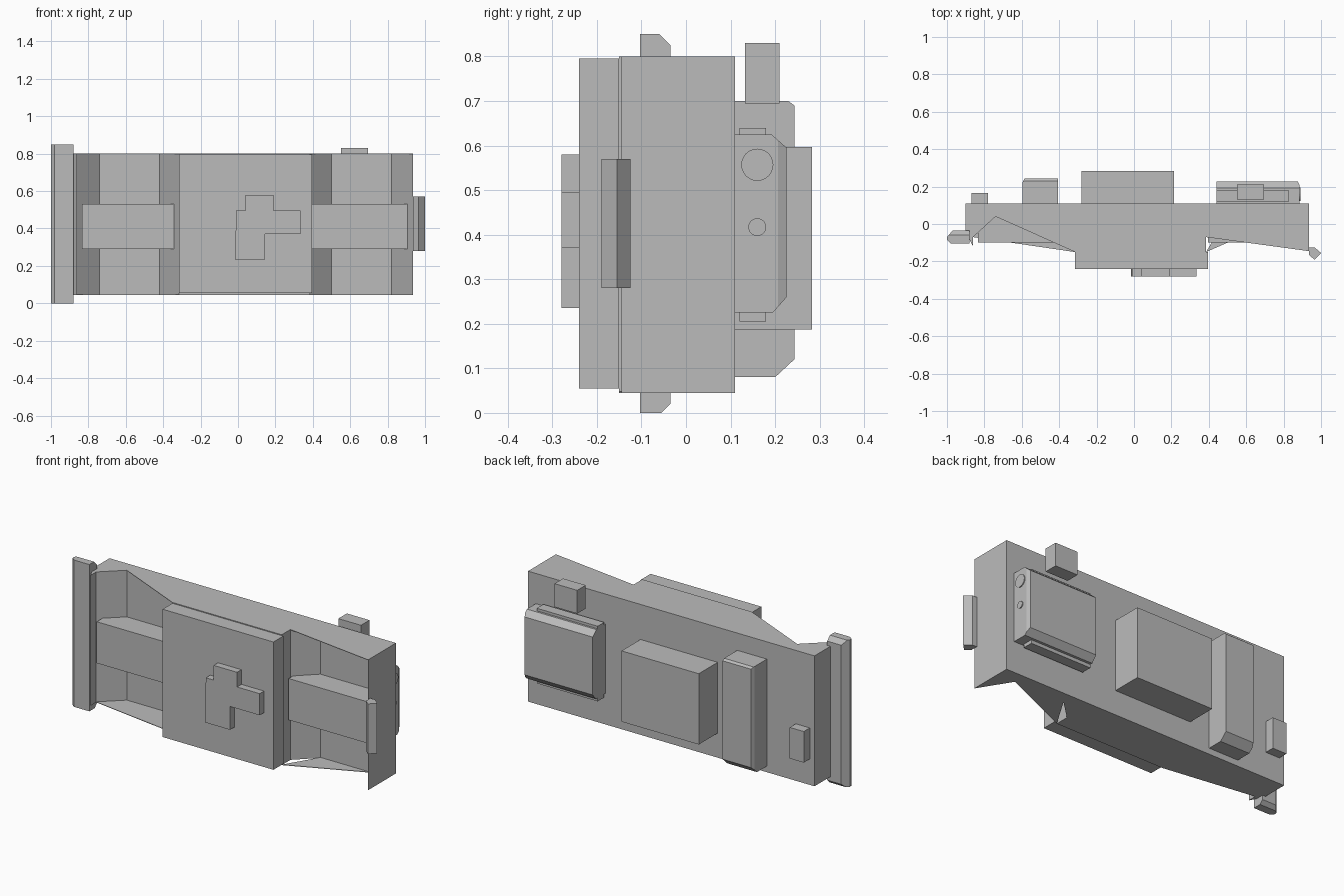
import bpy, bmesh, math
from mathutils import Vector, Matrix

old = bpy.data.objects.get("Cube")
if old:
    bpy.data.objects.remove(old, do_unlink=True)

grey = bpy.data.materials.new("plain_grey")
grey.use_nodes = True
COLOUR = (0.5, 0.5, 0.5, 1)
grey.diffuse_color = COLOUR
grey.node_tree.nodes["Principled BSDF"].inputs["Base Color"].default_value = COLOUR

# Axis mapping from (u, v, depth) to model space
TO_XYZ = {
    "z": lambda u, v, d: (u, v, d),
    "y": lambda u, v, d: (u, d, v),
    "x": lambda u, v, d: (d, u, v),
}


def prism(name, profile, lo, hi, axis="z", cuts=()):
    """Extrude a profile along an axis, then trim with (point, normal) planes."""
    bm = bmesh.new()
    base = bm.faces.new([bm.verts.new(TO_XYZ[axis](u, v, lo)) for u, v in profile])
    out = bmesh.ops.extrude_face_region(bm, geom=[base])
    move = Vector(TO_XYZ[axis](0, 0, hi - lo))
    bmesh.ops.translate(bm, vec=move,
                        verts=[g for g in out["geom"] if isinstance(g, bmesh.types.BMVert)])
    for point, normal in cuts:
        geom = bm.verts[:] + bm.edges[:] + bm.faces[:]
        cut = bmesh.ops.bisect_plane(bm, geom=geom, plane_co=point, plane_no=normal,
                                     clear_outer=True)
        edges = [g for g in cut["geom_cut"] if isinstance(g, bmesh.types.BMEdge)]
        bmesh.ops.holes_fill(bm, edges=edges)
    bmesh.ops.recalc_face_normals(bm, faces=bm.faces)
    mesh = bpy.data.meshes.new(name)
    bm.to_mesh(mesh)
    bm.free()
    mesh.materials.append(grey)
    obj = bpy.data.objects.new(name, mesh)
    bpy.context.collection.objects.link(obj)
    return obj


def box(name, x, y, z):
    a, b = x
    c, d = y
    return prism(name, [(a, c), (b, c), (b, d), (a, d)], *z)


def disc(name, y, z, r, x, sides=24):
    ring = [(y + r * math.cos(i * math.tau / sides), z + r * math.sin(i * math.tau / sides))
            for i in range(sides)]
    return prism(name, ring, *x, axis="x")


# Main body with two tapered front recesses
LOW, TOP, SHEET = 0.045, 0.8, 0.003
left_pocket = [(-0.86, -0.07), (-0.74, 0.04), (-0.42, 0.04), (-0.315, -0.15)]
right_pocket = [(0.385, -0.07), (0.5, 0.04), (0.82, 0.04), (0.935, -0.145)]
body = ([(-0.9, 0.11), (-0.9, -0.045), (-0.86, -0.12)] + left_pocket
        + [(0.385, -0.15)] + right_pocket + [(0.935, 0.11)])
prism("body", body, LOW, TOP)

# Thin sheets closing parts of the recesses at top and bottom
prism("left_recess_floor", left_pocket, LOW, LOW + SHEET)
prism("left_recess_roof", left_pocket[1:], TOP - SHEET, TOP)
prism("right_recess_floor", [(0.385, -0.15)] + right_pocket[1:3], LOW, LOW + SHEET)
prism("right_recess_roof", right_pocket, TOP - SHEET, TOP)

# Front block, cross bars and raised emblem plate
box("front_block", (-0.315, 0.395), (-0.24, -0.15), (0.055, 0.795))
for side, span in (("left", (-0.835, -0.315)), ("right", (0.395, 0.92))):
    box(side + "_recess_bar", span, (-0.1, 0.05), (0.29, 0.53))
cross = [(-0.015, 0.235), (0.145, 0.235), (0.145, 0.37), (0.335, 0.37), (0.335, 0.495),
         (0.19, 0.495), (0.19, 0.58), (0.04, 0.58), (0.04, 0.495), (-0.01, 0.495)]
prism("front_cross", cross, -0.28, -0.24, axis="y")

# Tall end strip with chamfered ends
strip = [(-1, -0.07), (-0.97, -0.035), (-0.88, -0.035), (-0.88, -0.103), (-0.98, -0.103),
         (-1, -0.085)]
prism("end_strip", strip, 0, 0.85,
      cuts=[((0, -0.06, 0.85), (0, 1, 1)), ((0, -0.055, 0), (0, 1, -1))])

# Short grip on the opposite end
grip = [(0.935, -0.125), (0.965, -0.125), (1, -0.155), (0.965, -0.19), (0.935, -0.165)]
prism("end_grip", grip, 0.28, 0.57)

# Rear blocks
box("rear_block", (-0.28, 0.215), (0.11, 0.283), (0.187, 0.597))
column = [(0.11, 0.08), (0.2, 0.08), (0.243, 0.12), (0.243, 0.69), (0.23, 0.7), (0.11, 0.7)]
prism("rear_column", column, -0.595, -0.405, axis="x",
      cuts=[((-0.595, 0.225, 0), (-2, 1, 0))])
box("rear_nub", (-0.87, -0.78), (0.11, 0.165), (0.195, 0.375))

# Rear housing with chamfered edges, ridges and dials
housing = [(0.11, 0.225), (0.195, 0.225), (0.226, 0.26), (0.226, 0.595), (0.192, 0.625),
           (0.11, 0.625)]
prism("rear_housing", housing, 0.44, 0.885, axis="x",
      cuts=[((0.885, 0.207, 0), (2, 1, 0))])
for name, span in (("upper", (0.625, 0.64)), ("lower", (0.205, 0.225))):
    box(name + "_housing_ridge", (0.44, 0.83), (0.12, 0.18), span)
disc("large_dial", 0.16, 0.557, 0.036, (0.88, 0.89))
disc("small_dial", 0.16, 0.417, 0.02, (0.88, 0.89))
box("rear_peg", (0.55, 0.695), (0.132, 0.21), (0.695, 0.83))
